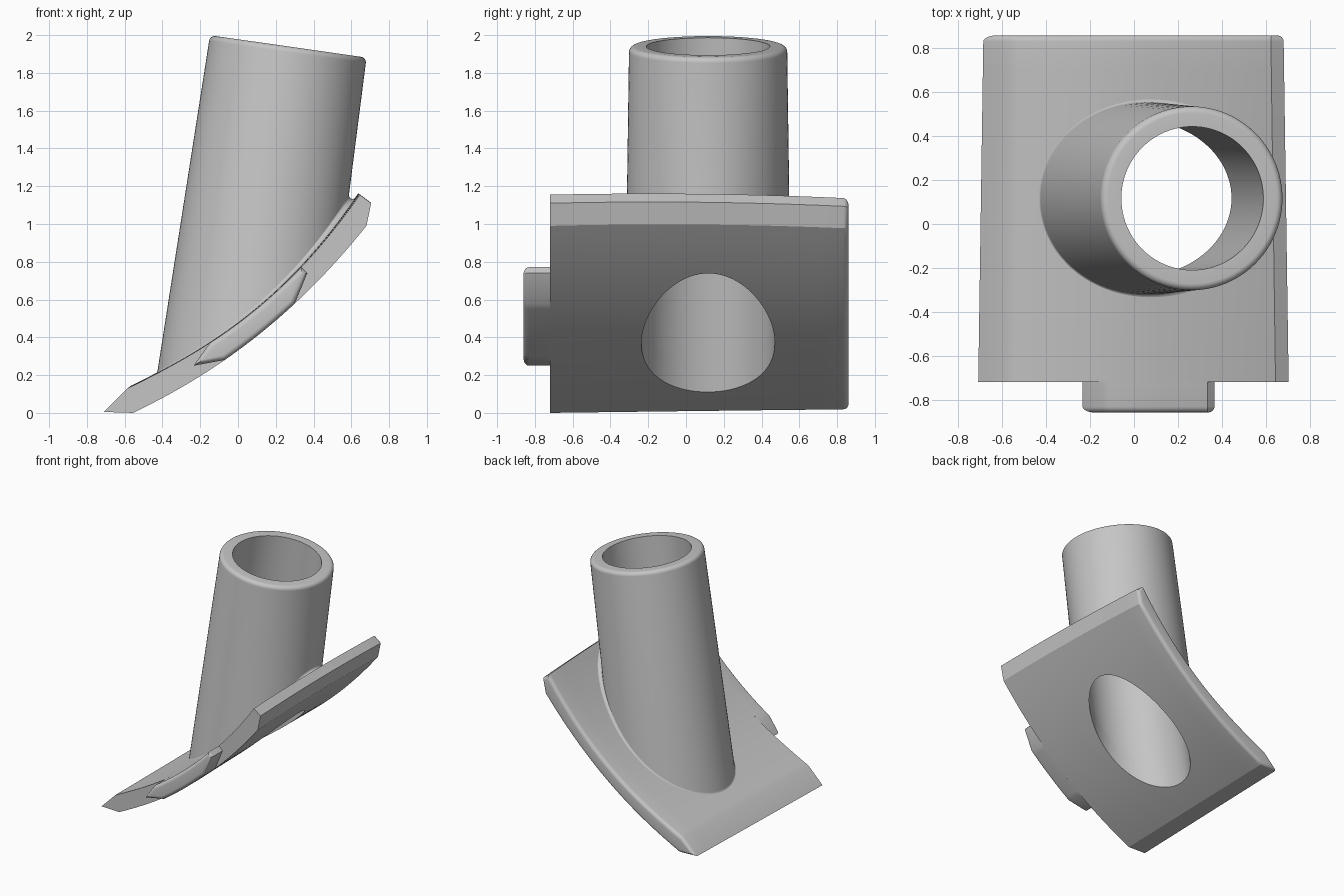
import bpy, bmesh, math
from mathutils import Vector

if "Cube" in bpy.data.objects:
    bpy.data.objects.remove(bpy.data.objects["Cube"])

SEG = 96
gray = bpy.data.materials.new("plain gray")
gray.diffuse_color = (0.56, 0.56, 0.56, 1)
gray.use_nodes = True
gray.node_tree.nodes["Principled BSDF"].inputs["Base Color"].default_value = gray.diffuse_color


def smooth(ob, angle=25):
    bpy.ops.object.select_all(action='DESELECT')
    ob.select_set(True)
    bpy.context.view_layer.objects.active = ob
    bpy.ops.object.shade_smooth_by_angle(angle=math.radians(angle))


def finish(bm, name):
    bmesh.ops.recalc_face_normals(bm, faces=bm.faces[:])
    me = bpy.data.meshes.new(name)
    bm.to_mesh(me)
    bm.free()
    me.materials.append(gray)
    ob = bpy.data.objects.new(name, me)
    bpy.context.collection.objects.link(ob)
    smooth(ob)
    return ob


def loft(rings, capped):
    """Join rings of points with quads, capping both ends if asked."""
    bm = bmesh.new()
    vs = [[bm.verts.new(p) for p in r] for r in rings]
    n = len(vs[0])
    for a, b in zip(vs, vs[1:]):
        for i in range(n):
            j = (i + 1) % n
            bm.faces.new((a[i], a[j], b[j], b[i]))
    if capped:
        caps = [bm.faces.new(vs[0]), bm.faces.new(vs[-1])]
        bmesh.ops.triangulate(bm, faces=caps)
    return bm


def inset(pts, d):
    """Move a counter-clockwise outline inwards by d with mitred corners."""
    out = []
    for i, p in enumerate(pts):
        p, a, b = Vector(p), Vector(pts[i - 1]), Vector(pts[(i + 1) % len(pts)])
        e, f = (p - a).normalized(), (b - p).normalized()
        n, m = Vector((-e.y, e.x)), Vector((-f.y, f.x))
        out.append(tuple(p + (n + m) * (d / (1 + n.dot(m)))))
    return out


# curved plate faces, as height over x
def curve(x, p0, p1, sag, skew):
    t = (x - p0[0]) / (p1[0] - p0[0])
    return p0[1] + t * (p1[1] - p0[1]) - 4 * t * (1 - t) * (sag + skew * (t - 0.5))


def upper(x):
    return curve(x, (-0.585, 0.13), (0.645, 1.155), 0.146, 0.08)


def lower(x):
    return curve(x, (-0.555, 0.0), (0.68, 0.99), 0.118, 0.04)


def span(f, a, b, n):
    return [(a + (b - a) * i / n, f(a + (b - a) * i / n)) for i in range(n + 1)]


# slight taper to the back and a slight crown across the plate
def shape(x, z, y):
    s = 1 - 0.033 * (y + 0.72) / 1.58
    t = min(max((x + 0.6) / 1.25, 0), 1)
    crown = 0.014 * (1 - ((y - 0.07) / 0.79) ** 2)
    return Vector((x * s, y, 0.58 + (z - 0.58) * s + t * crown))


def top_surface(x, y):
    s = 1 - 0.033 * (y + 0.72) / 1.58
    return shape(x / s, upper(x / s), y).z


ROUND = 0.028
ARC = [(ROUND * (1 - math.cos(a)), ROUND * (1 - math.sin(a)))
       for a in (math.pi / 2 * k / 6 for k in range(7))]  # (inset, from end)

# saddle plate, rounded along its back edge
section = (span(lower, -0.555, 0.68, 32) + [(0.705, 1.11)]
           + span(upper, 0.645, -0.585, 32) + [(-0.71, 0.005)])
stations = [(0, -0.72 + 1.552 * i / 12) for i in range(12)]
stations += [(d, 0.86 - e) for d, e in ARC]
plate = finish(loft([[shape(x, z, y) for x, z in inset(section, d)]
                     for d, y in stations], True), "saddle_plate")

# front tab, rounded along its front edge
tab = (span(lower, -0.07, 0.30, 12) + [(0.367, 0.74)]
       + span(upper, 0.335, -0.15, 14) + [(-0.235, 0.25)])
stations = [(0, -0.72)] + [(d, -0.86 + e) for d, e in ARC]
finish(loft([[(x, y, z) for x, z in inset(tab, d)]
             for d, y in stations], True), "front_tab")

# leaning, slightly tapered tube
LEAN = math.radians(8.1)
AXIS = Vector((math.sin(LEAN), 0, math.cos(LEAN)))
SIDE = Vector((math.cos(LEAN), 0, -math.sin(LEAN)))
TOP = Vector((0.266, 0.117, 1.94))
OUT, BORE = (0.419, 0.0135), (0.327, 0.0165)  # top radius, growth
R = 0.03


def radial(i):
    a = 2 * math.pi * i / SEG
    return SIDE * math.cos(a) + Vector((0, math.sin(a), 0))


def wall(i, d, r, grow):
    return TOP - AXIS * d + radial(i) * (r + grow * d)


def depth(i, r, grow):
    """Distance down the wall to the plate's upper face."""
    lo, hi = 0.0, 2.4
    for _ in range(40):
        mid = (lo + hi) / 2
        p = wall(i, mid, r, grow)
        if p.z > top_surface(p.x, p.y):
            lo = mid
        else:
            hi = mid
    return lo


columns = []
for i in range(SEG):
    d = depth(i, *OUT)
    corner = wall(i, d, *OUT)
    foot = corner + radial(i) * 0.02
    foot.z = top_surface(foot.x, foot.y)
    out = (foot - corner).normalized()
    half = AXIS.angle(out) / 2
    size = min(0.02 / math.tan(half), 0.075)
    foot = corner + out * size
    foot.z = top_surface(foot.x, foot.y) - 0.002
    up = wall(i, d - size, *OUT)
    # fillet at the base, wider where wall and plate meet sharply
    col, w = [], math.sin(half)
    for t in (k / 6 for k in range(7)):
        a, b, c = (1 - t) ** 2, 2 * t * (1 - t) * w, t * t
        col.append((foot * a + corner * b + up * c) / (a + b + c))
    # rounded rim
    for k in range(7):
        a = math.pi / 2 * k / 6
        col.append(TOP - AXIS * (R - R * math.sin(a))
                   + radial(i) * (OUT[0] - R + R * math.cos(a)))
    # bore down to the plate
    col.append(wall(i, 0, *BORE))
    col.append(wall(i, depth(i, *BORE) + 0.003, *BORE))
    columns.append(col)
finish(loft(list(zip(*columns)), False), "leaning_tube")

# bore through the plate
cutter = finish(loft([[wall(i, d, *BORE) for i in range(SEG)]
                      for d in (0.2, 2.6)], True), "bore_cutter")
cutter.hide_render = True
mod = plate.modifiers.new("bore", 'BOOLEAN')
mod.operation = 'DIFFERENCE'
mod.object = cutter
for solver in ('EXACT', 'MANIFOLD', 'FLOAT'):
    mod.solver = solver
    bpy.context.view_layer.update()
    graph = bpy.context.evaluated_depsgraph_get()
    drilled = bpy.data.meshes.new_from_object(plate.evaluated_get(graph))
    if len(drilled.polygons) > 500:
        plate.data = drilled
        break
plate.modifiers.clear()
bpy.data.objects.remove(cutter)
smooth(plate)
